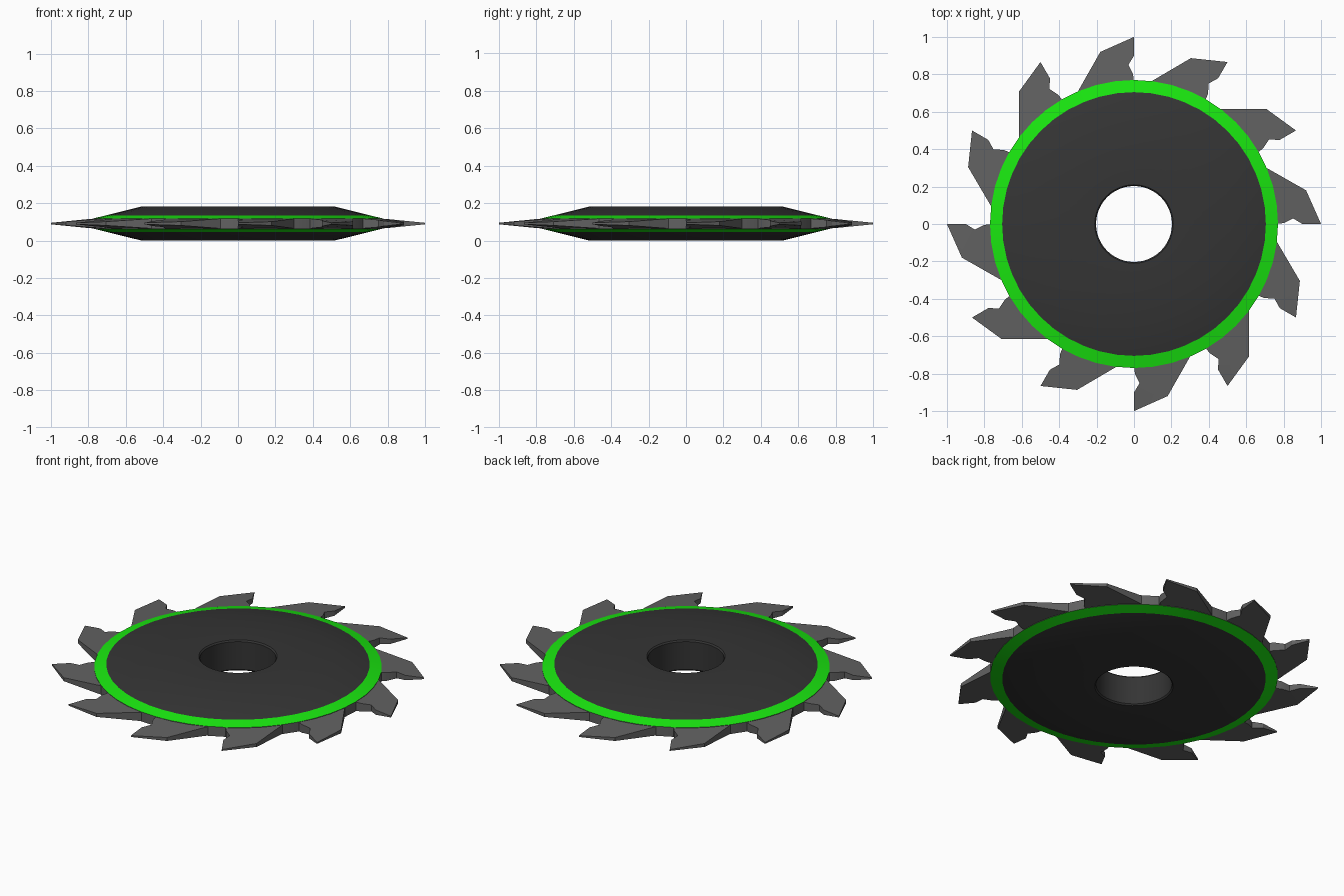
import bpy, bmesh
from math import cos, sin, pi, radians, hypot

if "Cube" in bpy.data.objects:
    bpy.data.objects.remove(bpy.data.objects["Cube"])

MID, SEG, TEETH = 0.091, 48, 12


def material(name, rgb):
    m = bpy.data.materials.new(name)
    m.diffuse_color = (*rgb, 1)
    m.use_nodes = True
    m.node_tree.nodes["Principled BSDF"].inputs["Base Color"].default_value = m.diffuse_color
    return m


dark = material("dark_steel", (0.035, 0.035, 0.035))
steel = material("tooth_steel", (0.12, 0.12, 0.12))
green = material("green_paint", (0.01, 0.8, 0.005))


def finish(bm, name, mat, recalc=True):
    if recalc:
        bmesh.ops.recalc_face_normals(bm, faces=bm.faces)
    me = bpy.data.meshes.new(name)
    bm.to_mesh(me)
    bm.free()
    ob = bpy.data.objects.new(name, me)
    bpy.context.collection.objects.link(ob)
    me.materials.append(mat)
    bpy.ops.object.select_all(action='DESELECT')
    ob.select_set(True)
    bpy.context.view_layer.objects.active = ob
    bpy.ops.object.shade_smooth_by_angle(angle=radians(30))
    return ob


def lathe(name, strips, mat):
    # each strip is a list of (radius, height from mid plane), outward on its right
    bm = bmesh.new()
    for pts in strips:
        rings = [[bm.verts.new((r * cos(2 * pi * i / SEG), r * sin(2 * pi * i / SEG), MID + z))
                  for i in range(SEG)] for r, z in pts]
        for a, b in zip(rings, rings[1:]):
            for i in range(SEG):
                j = (i + 1) % SEG
                bm.faces.new((a[i], a[j], b[j], b[i]))
    return finish(bm, name, mat, recalc=False)


# Hub disc: lower cone, bore and upper cone in one profile
upper = [(0.203, 0.082), (0.21, 0.09), (0.52, 0.09), (0.705, 0.044)]
lower = [(r, -z) for r, z in reversed(upper)]
lathe("blade_disc", [(lower + upper)[::-1]], dark)

# Painted bands above and below, and the plain rim between them
band = [(0.77, 0.028), (0.705, 0.044)]
lathe("green_band", [band, [(r, -z) for r, z in reversed(band)]], green)
lathe("disc_rim", [[(0.77, -0.028), (0.77, 0.028)]], steel)

# Hooked teeth, tapering to a thin edge at the tip
OUTLINE = [(-0.305, 0.70), (-0.18, 0.92), (0, 1.0), (0, 0.90),
           (-0.03, 0.85), (-0.005, 0.80), (0, 0.76)]
FACES = [(1, 2, 3), (1, 3, 4), (0, 1, 4), (0, 4, 5, 6)]


def half(r):
    return min(0.027, 0.027 - 0.023 * (r - 0.77) / 0.23)


bm = bmesh.new()
for t in range(TEETH):
    c, s = cos(2 * pi * t / TEETH), sin(2 * pi * t / TEETH)
    top, bot = [[bm.verts.new((x * c - y * s, x * s + y * c, MID + k * half(hypot(x, y))))
                 for x, y in OUTLINE] for k in (1, -1)]
    for f in FACES:
        bm.faces.new([top[i] for i in f])
        bm.faces.new([bot[i] for i in reversed(f)])
    n = len(OUTLINE)
    for i in range(n):
        j = (i + 1) % n
        bm.faces.new((top[i], top[j], bot[j], bot[i]))
finish(bm, "cutting_teeth", steel)
